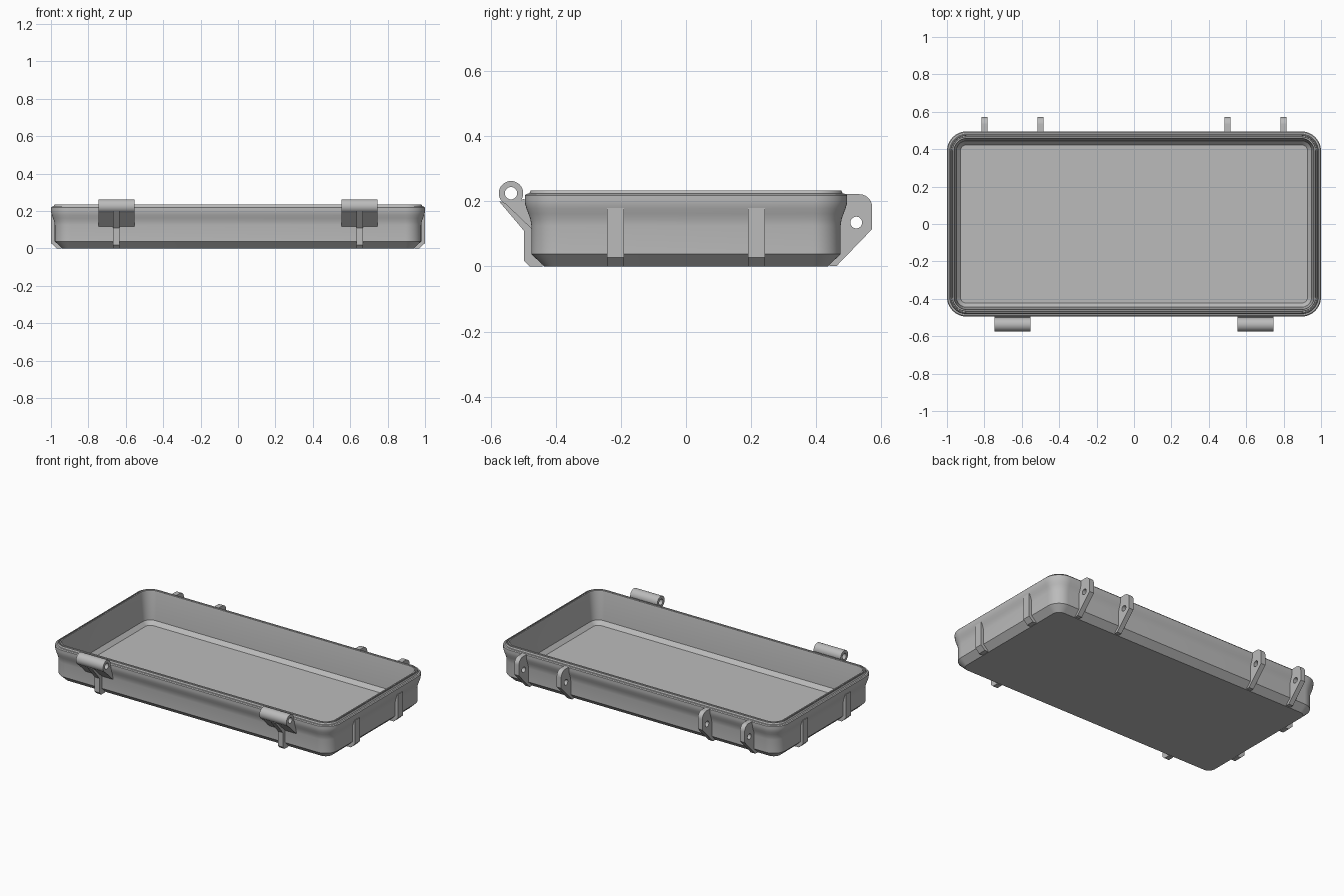
import bpy, bmesh, math

cube = bpy.data.objects.get("Cube")
if cube:
    bpy.data.objects.remove(cube, do_unlink=True)

grey = bpy.data.materials.new("plain grey")
grey.use_nodes = True
COLOUR = (0.5, 0.5, 0.5, 1)
grey.diffuse_color = COLOUR
grey.node_tree.nodes["Principled BSDF"].inputs["Base Color"].default_value = COLOUR

WALL_X, WALL_Y, WALL_R = 0.98, 0.475, 0.085


def select_only(obj):
    bpy.ops.object.select_all(action='DESELECT')
    obj.select_set(True)
    bpy.context.view_layer.objects.active = obj


def smooth(obj):
    select_only(obj)
    bpy.ops.object.shade_smooth_by_angle(angle=math.radians(28))


def arc(cx, cy, r, start, end, steps):
    """Points on an arc, angles in degrees."""
    out = []
    for i in range(steps + 1):
        a = math.radians(start + (end - start) * i / steps)
        out.append((cx + r * math.cos(a), cy + r * math.sin(a)))
    return out


def circle(cx, cy, r, steps=32):
    return arc(cx, cy, r, 0, 360, steps)[:-1]


def rounded_rect(offset):
    """Rounded rectangle of the tray wall, grown by offset."""
    r = WALL_R + offset
    cx, cy = WALL_X - WALL_R, WALL_Y - WALL_R
    pts = []
    for k, (sx, sy) in enumerate([(1, 1), (-1, 1), (-1, -1), (1, -1)]):
        pts += arc(sx * cx, sy * cy, r, 90 * k, 90 * k + 90, 12)
    return pts


def plate(name, outlines, thickness, location, turn=90):
    """Upright plate extruded from flat outlines; inner outlines are holes."""
    curve = bpy.data.curves.new(name, 'CURVE')
    curve.dimensions = '2D'
    curve.fill_mode = 'BOTH'
    curve.extrude = thickness / 2
    for pts in outlines:
        spline = curve.splines.new('POLY')
        spline.points.add(len(pts) - 1)
        for p, (u, v) in zip(spline.points, pts):
            p.co = (u, v, 0, 1)
        spline.use_cyclic_u = True
    obj = bpy.data.objects.new(name, curve)
    obj.location = location
    obj.rotation_euler = (math.pi / 2, 0, math.radians(turn))
    bpy.context.collection.objects.link(obj)
    select_only(obj)
    bpy.ops.object.convert(target='MESH')
    obj = bpy.context.view_layer.objects.active
    bm = bmesh.new()
    bm.from_mesh(obj.data)
    bmesh.ops.remove_doubles(bm, verts=bm.verts, dist=1e-5)
    bmesh.ops.recalc_face_normals(bm, faces=bm.faces)
    bm.to_mesh(obj.data)
    bm.free()
    obj.data.materials.clear()
    obj.data.materials.append(grey)
    smooth(obj)
    return obj


# Tray shell: (offset from wall, height), outside bottom to inside floor
profile = [
    (-0.04, 0), (0, 0.038), (0, 0.125), (0.003, 0.145), (0.009, 0.162),
    (0.015, 0.178), (0.019, 0.192), (0.02, 0.203), (0.02, 0.218),
    (0.015, 0.223), (0.006, 0.224), (0.002, 0.234), (-0.002, 0.234),
    (-0.003, 0.222), (-0.008, 0.222), (-0.009, 0.234), (-0.017, 0.234),
    (-0.019, 0.225), (-0.03, 0.05), (-0.052, 0.026),
]
bm = bmesh.new()
rings = [[bm.verts.new((x, y, z)) for x, y in rounded_rect(d)] for d, z in profile]
for low, high in zip(rings, rings[1:]):
    n = len(low)
    for i in range(n):
        j = (i + 1) % n
        bm.faces.new((low[i], low[j], high[j], high[i]))
bm.faces.new(list(reversed(rings[0])))
bm.faces.new(rings[-1])
mesh = bpy.data.meshes.new("tray_shell")
bm.to_mesh(mesh)
bm.free()
tray = bpy.data.objects.new("tray_shell", mesh)
bpy.context.collection.objects.link(tray)
mesh.materials.append(grey)
smooth(tray)

# Outlines in (y, z)
ear = ([(0.44, 0.002), (0.463, 0.002), (0.572, 0.115)]
       + arc(0.532, 0.182, 0.04, 0, 90, 10)
       + [(0.465, 0.222), (0.46, 0.2), (0.46, 0.05)])
ear_hole = circle(0.523, 0.135, 0.018)
barrel = circle(-0.5375, 0.225, 0.0375)
barrel_hole = circle(-0.5375, 0.225, 0.019)
wedge = [(-0.571, 0.208), (-0.46, 0.102), (-0.46, 0.2), (-0.5, 0.207),
         (-0.515, 0.2), (-0.5375, 0.194), (-0.56, 0.2)]
front_rib = [(-0.574, 0.2), (-0.498, 0.11), (-0.498, 0.018), (-0.48, 0),
             (-0.44, 0), (-0.46, 0.05), (-0.46, 0.19), (-0.5375, 0.194)]

for side, sx in (("left", 1), ("right", -1)):
    # Rear ears with pin holes
    for where, x in (("outer", 0.8), ("inner", 0.5)):
        plate(f"{side}_{where}_rear_ear", [ear, ear_hole], 0.032, (sx * x, 0, 0))

    # Front hinge knuckle, its bracket and the rib below it
    x = sx * 0.65
    plate(f"{side}_hinge_barrel", [barrel, barrel_hole], 0.192, (x, 0, 0))
    plate(f"{side}_hinge_bracket", [wedge], 0.192, (x, 0, 0))
    plate(f"{side}_front_rib", [front_rib], 0.034, (x, 0, 0))

    # Upright ribs on the end walls, outline in (x, z)
    end_rib = [(0.943, 0), (0.97, 0), (0.999, 0.028), (0.999, 0.18),
               (0.965, 0.18), (0.965, 0.05)]
    for where, y in (("front", -0.217), ("rear", 0.217)):
        plate(f"{side}_{where}_end_rib", [end_rib], 0.052, (0, y, 0),
              turn=0 if sx > 0 else 180)
